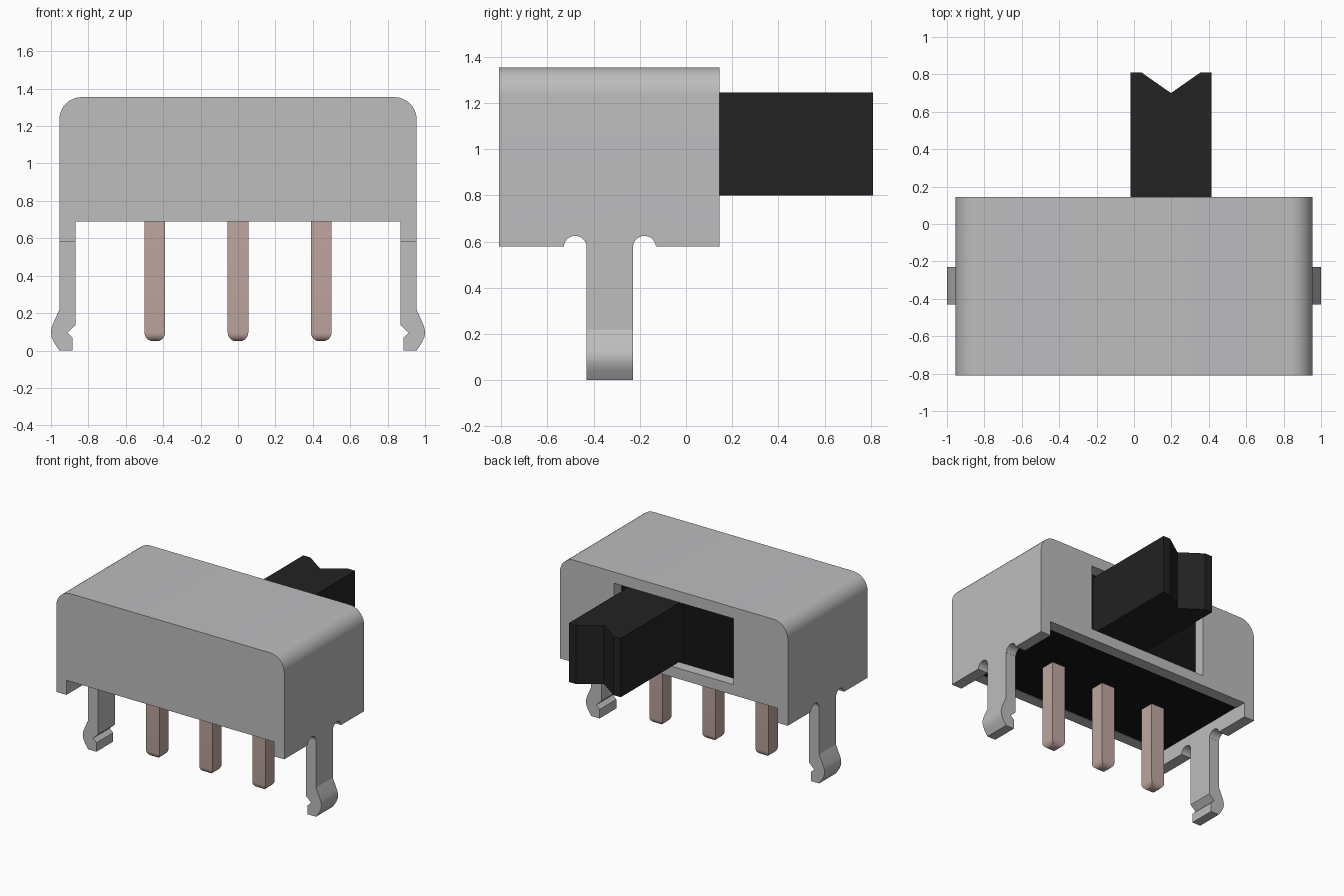
import bpy, bmesh, math

cube = bpy.data.objects.get("Cube")
if cube:
    bpy.data.objects.remove(cube, do_unlink=True)


def material(name, rgb):
    m = bpy.data.materials.new(name)
    m.use_nodes = True
    m.diffuse_color = (*rgb, 1)
    m.node_tree.nodes["Principled BSDF"].inputs["Base Color"].default_value = (*rgb, 1)
    return m


STEEL = material("steel grey", (0.51, 0.51, 0.52))
COPPER = material("copper pin", (0.53, 0.39, 0.35))
BLACK = material("slider black", (0.016, 0.016, 0.016))
DARK = material("body black", (0.007, 0.007, 0.007))


def make(name, bm, mat=None):
    bmesh.ops.recalc_face_normals(bm, faces=bm.faces[:])
    me = bpy.data.meshes.new(name)
    bm.to_mesh(me)
    bm.free()
    ob = bpy.data.objects.new(name, me)
    bpy.context.collection.objects.link(ob)
    if mat:
        me.materials.append(mat)
    return ob


def prism(name, pts, axis, lo, hi, mat=None):
    """Extrude a 2D outline along an axis: 'x' (y,z), 'y' (x,z) or 'z' (x,y)."""
    place = {"x": lambda a, b, t: (t, a, b),
             "y": lambda a, b, t: (a, t, b),
             "z": lambda a, b, t: (a, b, t)}[axis]
    bm = bmesh.new()
    face = bm.faces.new([bm.verts.new(place(a, b, lo)) for a, b in pts])
    new = bmesh.ops.extrude_face_region(bm, geom=[face])["geom"]
    verts = [v for v in new if isinstance(v, bmesh.types.BMVert)]
    bmesh.ops.translate(bm, verts=verts, vec=place(0, 0, hi - lo))
    return make(name, bm, mat)


def box(name, x0, x1, y0, y1, z0, z1, mat=None):
    return prism(name, [(x0, y0), (x1, y0), (x1, y1), (x0, y1)], "z", z0, z1, mat)


def cut(target, cutter):
    mod = target.modifiers.new("cut", "BOOLEAN")
    mod.operation, mod.solver, mod.object = "DIFFERENCE", "EXACT", cutter
    bpy.context.view_layer.objects.active = target
    bpy.ops.object.modifier_apply(modifier=mod.name)
    bpy.data.objects.remove(cutter, do_unlink=True)


def smooth(ob, angle):
    bpy.ops.object.select_all(action="DESELECT")
    ob.select_set(True)
    bpy.context.view_layer.objects.active = ob
    bpy.ops.object.shade_smooth_by_angle(angle=math.radians(angle))


W, T, Y0, Y1, TOP, R = 0.955, 0.085, -0.81, 0.145, 1.355, 0.12

# Housing outline with the snap legs, right half mirrored to the left
half = [(0.87, 0.69), (0.87, 0.135), (0.913, 0.095), (0.885, 0.068), (0.885, 0.0),
        (0.955, 0.0), (0.982, 0.04), (0.996, 0.07), (1.0, 0.093), (0.998, 0.115),
        (0.991, 0.138), (W, 0.22)]
for i in range(11):
    a = math.radians(9 * i)
    half.append((W - R + R * math.cos(a), TOP - R + R * math.sin(a)))
housing = prism("housing", half + [(-x, z) for x, z in reversed(half)], "y", Y0, Y1, STEEL)

# Trim the side walls so only the narrow legs reach the board
cut(housing, box("trim_front", -1.2, 1.2, -1.0, -0.43, -0.2, 0.58))
cut(housing, box("trim_back", -1.2, 1.2, -0.23, 0.4, -0.2, 0.58))

# Round relief notches beside each leg
for yc in (-0.48, -0.18):
    circle = [(yc + 0.05 * math.cos(math.tau * i / 24),
               0.575 + 0.05 * math.sin(math.tau * i / 24)) for i in range(24)]
    cut(housing, prism("notch", circle, "x", -1.2, 1.2))

# Hollow inside and the slot the slider moves in
cut(housing, box("pocket", -W + T, W - T, Y0 + T, Y1 - T, 0.6, TOP - T))
cut(housing, box("slot", -0.5, 0.5, 0.0, 0.3, 0.77, 1.27))
smooth(housing, 22)

# Insulating body filling the housing
g = 0.002
box("inner_body", -W + T + g, W - T - g, Y0 + T + g, Y1 - T - g, 0.692, TOP - T - g, DARK)

# Slider knob with a V notch in its end
prism("slider", [(-0.02, 0.03), (0.415, 0.03), (0.415, 0.81), (0.355, 0.81),
                 (0.1975, 0.70), (0.04, 0.81), (-0.02, 0.81)], "z", 0.80, 1.245, BLACK)

# Three square pins with rounded tips
for name, x in (("pin_right", -0.445), ("pin_middle", 0.0), ("pin_left", 0.445)):
    pin = box(name, x - 0.055, x + 0.055, -0.385, -0.275, 0.05, 0.70, COPPER)
    bm = bmesh.new()
    bm.from_mesh(pin.data)
    tip = [e for e in bm.edges if all(v.co.z < 0.06 for v in e.verts)]
    bmesh.ops.bevel(bm, geom=tip, offset=0.045, segments=5, profile=0.5, affect="EDGES")
    bm.to_mesh(pin.data)
    bm.free()
    smooth(pin, 30)
